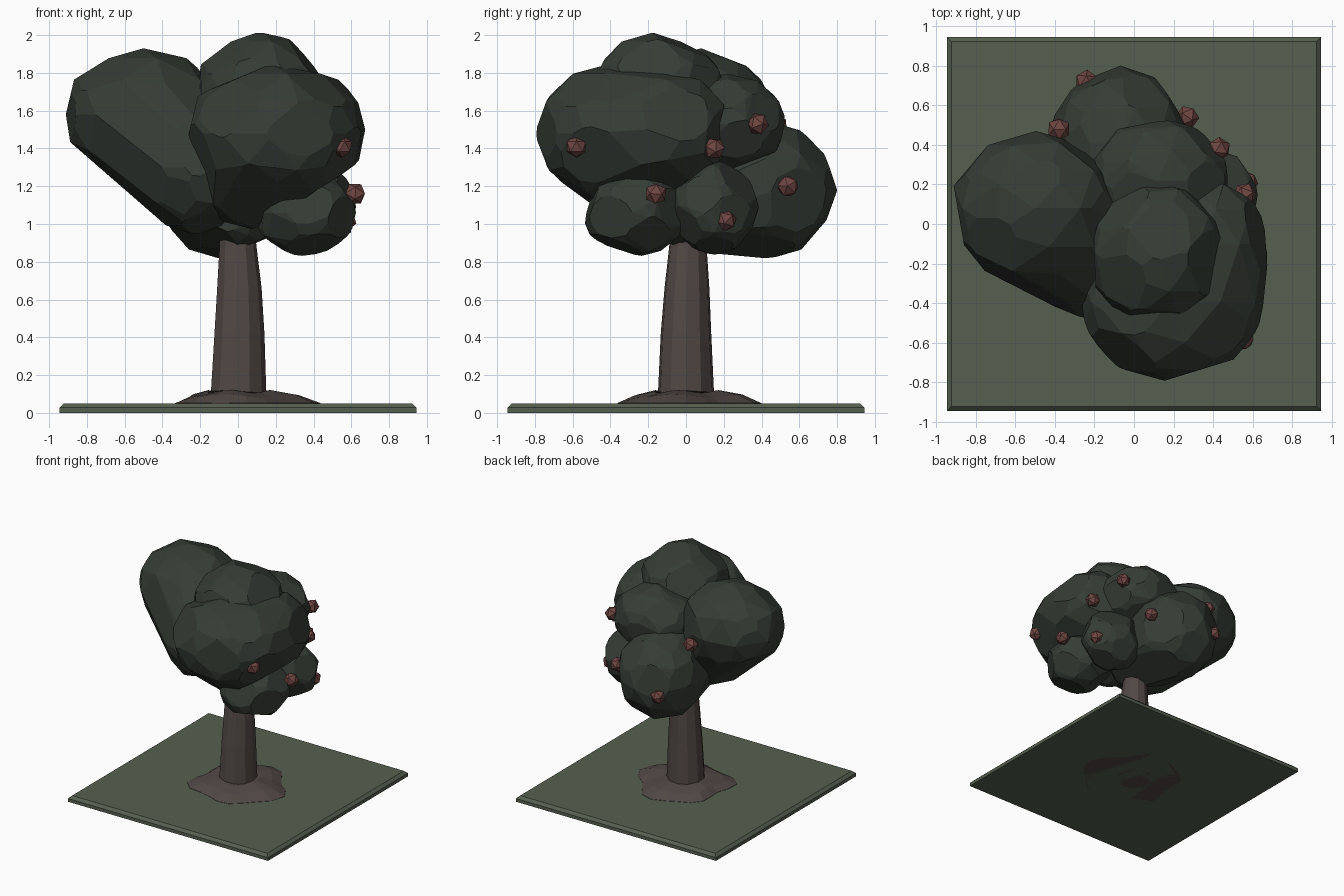
import bpy, bmesh, math, random
from mathutils import Vector

if "Cube" in bpy.data.objects:
    bpy.data.objects.remove(bpy.data.objects["Cube"])

random.seed(4)


def material(name, rgb):
    m = bpy.data.materials.new(name)
    m.diffuse_color = (*rgb, 1)
    m.use_nodes = True
    m.node_tree.nodes["Principled BSDF"].inputs["Base Color"].default_value = m.diffuse_color
    return m


GRASS = material("grass", (0.092, 0.115, 0.080))
LEAF = material("leaf", (0.036, 0.045, 0.036))
BARK = material("bark", (0.082, 0.064, 0.059))
FRUIT = material("fruit", (0.16, 0.062, 0.055))


def finish(bm, name, mat):
    bmesh.ops.recalc_face_normals(bm, faces=bm.faces)
    me = bpy.data.meshes.new(name)
    bm.to_mesh(me)
    bm.free()
    ob = bpy.data.objects.new(name, me)
    me.materials.append(mat)
    bpy.context.collection.objects.link(ob)
    return ob


def skin(name, rings, mat):
    """Bridge equal-length rings of points and cap both ends."""
    bm = bmesh.new()
    vs = [[bm.verts.new(p) for p in r] for r in rings]
    n = len(vs[0])
    for a, b in zip(vs, vs[1:]):
        for i in range(n):
            j = (i + 1) % n
            bm.faces.new((a[i], a[j], b[j], b[i]))
    bm.faces.new(vs[0])
    bm.faces.new(vs[-1])
    return finish(bm, name, mat)


def hull(bm):
    geom = bmesh.ops.convex_hull(bm, input=bm.verts)
    loose = set(geom["geom_interior"] + geom["geom_unused"])
    bmesh.ops.delete(bm, geom=[g for g in loose if isinstance(g, bmesh.types.BMVert)], context='VERTS')


def blob(name, balls, cuts=13, depth=0.035):
    """Convex clump: hull of ellipsoids, chiselled by planes into broad facets."""
    cloud = bmesh.new()
    bmesh.ops.create_icosphere(cloud, subdivisions=2, radius=1.03)
    unit = [v.co.copy() for v in cloud.verts]
    cloud.free()
    bm = bmesh.new()
    for c, r in balls:
        for u in unit:
            bm.verts.new([c[k] + u[k] * r[k] for k in range(3)])
    hull(bm)
    turn = random.uniform(0, 6.28)
    for i in range(cuts):
        z = 1 - 2 * (i + 0.5) / cuts
        a = turn + i * 2.39996
        s = math.sqrt(1 - z * z)
        d = Vector((s * math.cos(a), s * math.sin(a), z))
        h = max(v.co.dot(d) for v in bm.verts)
        geom = bm.verts[:] + bm.edges[:] + bm.faces[:]
        bmesh.ops.bisect_plane(bm, geom=geom, plane_co=d * (h - depth * random.uniform(0.6, 1.3)),
                               plane_no=d, clear_outer=True)
        flat = bmesh.new()
        for v in bm.verts:
            flat.verts.new(v.co)
        bm.free()
        bm = flat
        hull(bm)
    bmesh.ops.remove_doubles(bm, verts=bm.verts, dist=0.025)
    hull(bm)
    bmesh.ops.dissolve_limit(bm, angle_limit=math.radians(9), verts=bm.verts, edges=bm.edges)
    return finish(bm, name, LEAF)


# Ground plate with chamfered upper rim
def square(h, z):
    return [(-h, -h, z), (h, -h, z), (h, h, z), (-h, h, z)]


skin("ground_plate", [square(0.945, 0), square(0.945, 0.028), square(0.922, 0.05)], GRASS)


# Wavy earth mound around the roots
def mound_ring(scale, z, wave, n=22):
    pts = []
    for i in range(n):
        a = math.tau * i / n
        r = scale * (1 + wave * (0.55 * math.cos(5 * a) + 0.4 * math.cos(3 * a + 1) + 0.45 * math.cos(a)))
        pts.append((r * math.cos(a), r * math.sin(a), z + 0.008 * math.cos(4 * a + 1) * (z > 0.06)))
    return pts


skin("root_mound", [mound_ring(0.39, 0, 0.16), mound_ring(0.365, 0.052, 0.16),
                    mound_ring(0.28, 0.09, 0.12), mound_ring(0.17, 0.113, 0.05)], BARK)

# Tapered trunk
trunk = [(0, 0, 0, 0.15), (0.1, 0, 0, 0.15), (0.42, 0.005, 0, 0.135),
         (0.66, 0.005, 0.005, 0.12), (0.88, -0.002, 0.01, 0.10), (1.15, -0.01, 0.01, 0.08)]
skin("trunk", [[(cx + r * math.cos(math.tau * i / 11), cy + r * math.sin(math.tau * i / 11), z)
                for i in range(11)] for z, cx, cy, r in trunk], BARK)

# Foliage clumps
blob("foliage_left", [((-0.50, 0.08, 1.58), (0.42, 0.38, 0.34)),
                      ((-0.22, -0.10, 1.30), (0.30, 0.38, 0.35))])
blob("foliage_top", [((0.12, -0.15, 1.65), (0.36, 0.37, 0.36))])
blob("foliage_front", [((0.19, -0.40, 1.48), (0.46, 0.39, 0.36)),
                       ((0.36, -0.10, 1.50), (0.32, 0.34, 0.30)),
                       ((0.08, -0.25, 1.25), (0.30, 0.30, 0.27))])
blob("foliage_upper_back", [((0.13, 0.22, 1.53), (0.35, 0.31, 0.26))])
blob("foliage_back", [((-0.07, 0.42, 1.18), (0.35, 0.37, 0.36)),
                      ((0.0, 0.05, 1.08), (0.28, 0.25, 0.23))])
blob("foliage_low_front", [((0.35, -0.27, 1.06), (0.28, 0.28, 0.23))])
blob("foliage_low_right", [((0.36, 0.15, 1.09), (0.27, 0.23, 0.25))])

# Fruit
spots = [(0.55, -0.58, 1.41), (0.62, -0.16, 1.16), (0.57, 0.21, 1.02),
         (0.56, 0.15, 1.40), (0.43, 0.38, 1.53), (0.27, 0.54, 1.20),
         (-0.24, 0.72, 1.13), (0.02, 0.60, 0.96), (-0.38, 0.48, 1.52)]
for i, p in enumerate(spots):
    bm = bmesh.new()
    bmesh.ops.create_icosphere(bm, subdivisions=1, radius=0.06)
    ob = finish(bm, f"fruit_{i + 1}", FRUIT)
    ob.location = p
    ob.rotation_euler = (0.3 * i, 0.5 * i, 0.7 * i)
